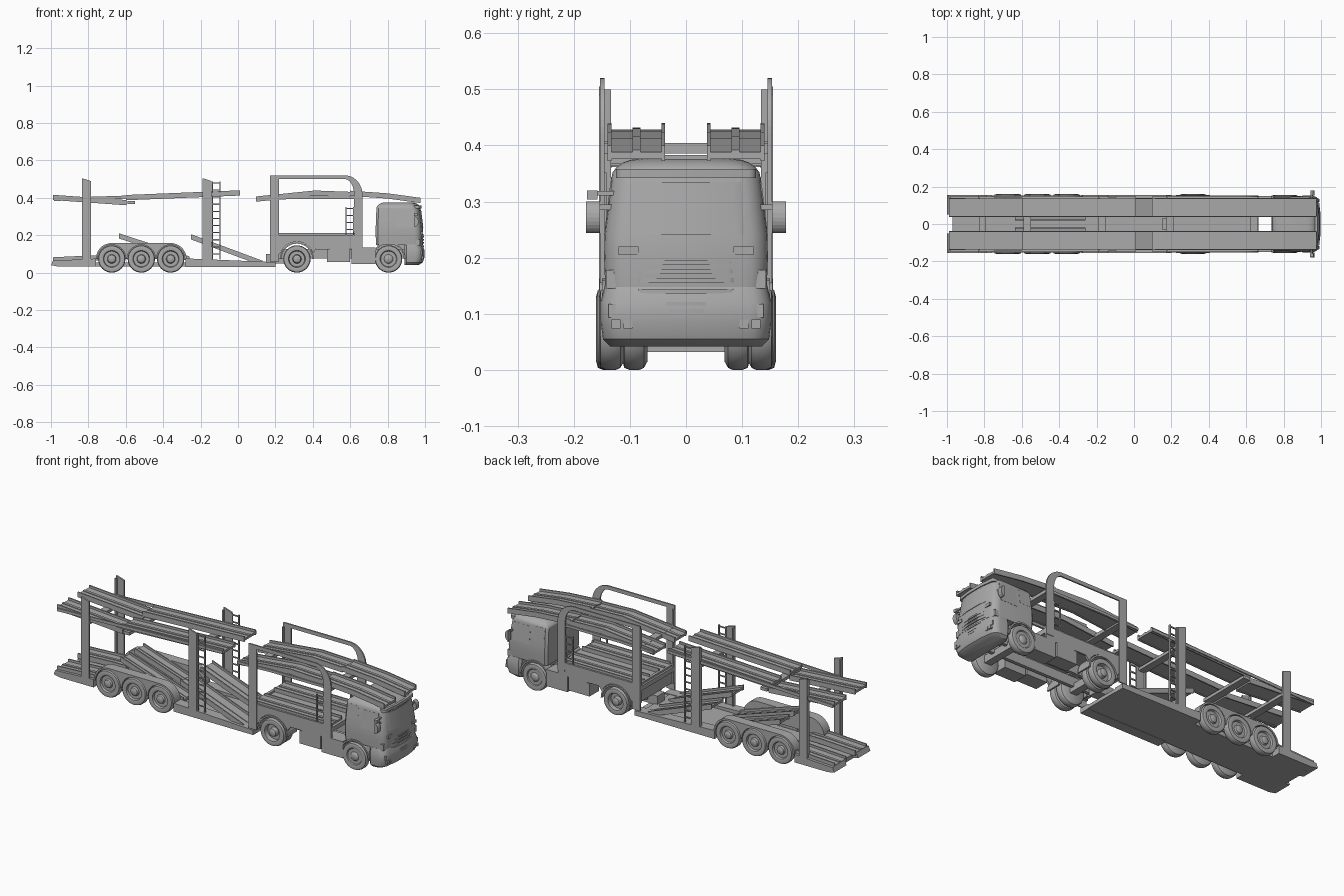
import bpy, bmesh
from math import sin, cos, pi, radians

default_cube = bpy.data.objects.get("Cube")
if default_cube:
    bpy.data.objects.remove(default_cube)

grey = bpy.data.materials.new("plain grey")
grey.use_nodes = True
grey.diffuse_color = (.4, .4, .4, 1)
grey.node_tree.nodes["Principled BSDF"].inputs["Base Color"].default_value = grey.diffuse_color

# Shared spans across the width; spans starting above zero are mirrored
track_span = (.037, .14)
panel_span = (.145, .155)
flange_span = (.134, .147)
skirt_span = (.1, .155)
box_span = (.07, .15)
full_span = (-.147, .147)

# Shared sizes
wheel_radius = .073
tyre_width = .044
post_width = .048
post_top = .505
deck_height = .07
bed_height = .2
drive_axle, steer_axle = .315, .805
trailer_axles = (-.675, -.517, -.36)
arch_rear, arch_front = .17, .665


def finish(name, bm, smooth=False):
    bmesh.ops.recalc_face_normals(bm, faces=bm.faces)
    mesh = bpy.data.meshes.new(name)
    bm.to_mesh(mesh)
    bm.free()
    mesh.materials.append(grey)
    part = bpy.data.objects.new(name, mesh)
    bpy.context.collection.objects.link(part)
    if smooth:
        bpy.ops.object.select_all(action="DESELECT")
        part.select_set(True)
        bpy.context.view_layer.objects.active = part
        bpy.ops.object.shade_smooth_by_angle(angle=radians(35))


def skin(bm, rings):
    """Join matching rings of vertices and cap both ends."""
    for ring, following in zip(rings, rings[1:]):
        for i in range(len(ring)):
            bm.faces.new((ring[i - 1], ring[i], following[i], following[i - 1]))
    bm.faces.new(rings[0])
    bm.faces.new(rings[-1])


def add_prism(bm, outline, span, lean=0):
    """Extrude an x-z outline across y; lean tilts it inward with height."""
    base = min(z for x, z in outline)
    for side in ((1, -1) if span[0] >= 0 else (1,)):
        skin(bm, [[bm.verts.new((x, side * (y - lean * (z - base)), z)) for x, z in outline]
                  for y in span])


def prism(name, outline, span, lean=0):
    bm = bmesh.new()
    add_prism(bm, outline, span, lean)
    finish(name, bm)


def rect(left, right, bottom, top):
    return [(left, bottom), (right, bottom), (right, top), (left, top)]


def bar(x, z, half_length, half_height):
    return rect(x - half_length, x + half_length, z - half_height, z + half_height)


def strip(path, below, above):
    return [(x, z + above) for x, z in path] + [(x, z - below) for x, z in reversed(path)]


def arc(x, z, width, height, start, end, steps=12):
    angles = [radians(start + (end - start) * i / steps) for i in range(steps + 1)]
    return [(x + width * cos(a), z + height * sin(a)) for a in angles]


def half_circle(x, radius, start=0, end=180):
    return arc(x, wheel_radius, radius, radius, start, end)


def mudguard(name, x, span):
    radius = wheel_radius + .017
    prism(name, half_circle(x, radius) + half_circle(x, radius - .008, 180, 0), span)


def track(name, path, span=track_span):
    """Wheel track: a thin plate with a raised lip on each edge and a middle rib."""
    inner, outer = span
    middle, lip = (inner + outer) / 2, .007
    bm = bmesh.new()
    add_prism(bm, strip(path, .012, 0), span)
    add_prism(bm, strip(path, .016, .012), (inner, inner + lip))
    add_prism(bm, strip(path, .016, .012), (outer - lip, outer))
    add_prism(bm, strip(path, 0, .004), (middle - lip, middle + lip))
    finish(name, bm)


def ladder(name, left, bottom, rungs):
    width, pitch, rail = .046, .038, .006
    right, top = left + width, bottom + rungs * pitch
    bm = bmesh.new()
    for edge in (left, right - rail):
        add_prism(bm, rect(edge, edge + rail, bottom, top), (.142, .15))
    for rung in range(rungs):
        height = bottom + (rung + .7) * pitch
        add_prism(bm, rect(left, right, height, height + rail), (.143, .149))
    finish(name, bm)


def wheel(name, x, outer, dish):
    """Lathed tyre with a dished rim and a raised hub, on both sides."""
    profile = [(.8, -tyre_width), (.95, .006 - tyre_width), (1, .014 - tyre_width),
               (1, -.012), (.95, -.003), (.8, 0), (.62, -.003),
               (.57, -dish), (.33, -dish), (.28, -.004), (.2, 0)]
    segments = 32
    bm = bmesh.new()
    for side in (1, -1):
        rings = []
        for ratio, depth in profile:
            r = ratio * wheel_radius
            turns = [2 * pi * k / segments for k in range(segments)]
            rings.append([bm.verts.new((x + r * cos(t), side * (outer + depth),
                                        wheel_radius + r * sin(t))) for t in turns])
        skin(bm, rings)
    finish(name, bm, smooth=True)


def loft(name, sections, corner=.04):
    """Stack outlines (height, back, front, half width) with rounded front corners."""
    bm = bmesh.new()
    rings = []
    for z, back, front, half in sections:
        nose = front - .01 - corner
        side = [(back, half - .012), (back + .012, half)]
        side += [(nose + corner * cos(a), half - corner + corner * sin(a))
                 for a in (pi / 2 * (1 - k / 5) for k in range(6))]
        side.append((front - .002, half / 3))
        outline = side + [(x, -y) for x, y in reversed(side)]
        rings.append([bm.verts.new((x, y, z)) for x, y in outline])
    skin(bm, rings)
    finish(name, bm, smooth=True)


def front_bar(name, z, half_height, front, half_width):
    sections = [(height, front - .05, front, half_width)
                for height in (z - half_height, z + half_height)]
    loft(name, sections, corner=.015)


# Trailer floor, skirts, fenders and wheels
prism("trailer_floor", rect(-.97, .17, .032, .055), (-.11, .11))
prism("trailer_rear_skirt", [(-1, .04), (-.96, .032), (-.76, .032), (-.76, .075), (-.99, .064)], (.05, .155))
prism("trailer_front_skirt", [(-.28, .03), (.2, .03), (.2, .056), (-.28, .076)], skirt_span)
prism("trailer_nose", rect(.1, .2, .032, .05), full_span)
prism("coupling", rect(.15, .25, .05, .1), (-.03, .03))
rearmost, foremost = trailer_axles[0], trailer_axles[-1]
fender_top = half_circle(rearmost, .085, 180, 90) + half_circle(foremost, .085, 90, 0)
wheel_openings = [p for x in reversed(trailer_axles) for p in half_circle(x, .076)]
prism("trailer_fender", fender_top + wheel_openings, (.105, .153))
prism("fender_inner_wall", fender_top, (.1, .106))
for number, axle in enumerate(trailer_axles, start=1):
    wheel(f"trailer_wheel_{number}", axle, outer=.16, dish=.014)

# Lower loading tracks and ramps
track("rear_floor_track", [(-.99, .07), (-.78, .08), (-.7, .08)])
track("rear_loading_ramp", [(-.635, .198), (-.26, .075)], span=(.02, .1))
track("front_loading_ramp", [(-.25, .193), (.13, .052)])

# Trailer posts and ladder
for name, left in (("rear_post", -.835), ("middle_post", -.19)):
    right = left + post_width
    prism(name, [(left, .04), (right, .04), (right, post_top - .015), (left, post_top)], panel_span)
    prism(name + "_flange", rect(left, left + .008, .04, post_top - .01), flange_span)
ladder("trailer_ladder", left=-.14, bottom=deck_height, rungs=11)

# Trailer upper deck
track("upper_rear_track", [(-.99, .404), (-.595, .376)])
track("upper_front_track", [(-.6, .403), (.01, .428)])
prism("upper_side_rail", strip([(-.985, .395), (.01, .428)], .012, .004), (.139, .146))
for name, x, z in (("rear", -.81, .37), ("middle", -.57, .375), ("front", -.17, .395)):
    prism(f"trailer_{name}_crossbar", bar(x, z, .02, .008), full_span)

# Truck chassis, bed and tanks
prism("chassis_rail", rect(.2, .96, .075, .125), (.04, .058))
for name, axle in (("drive_axle", drive_axle), ("steer_axle", steer_axle)):
    prism(name, bar(axle, wheel_radius, .02, .02), (-.13, .13))
prism("bed_floor", rect(arch_rear, arch_front, .165, .19), full_span)
wheel_arch = half_circle(drive_axle, .092, 160, 20)
bed_side = [(.18, bed_height), (.18, .1), (.225, .1)] + wheel_arch
bed_side += [(.42, .13), (arch_front, .13), (arch_front, bed_height)]
prism("bed_side", bed_side, (.14, .15))
prism("bed_rear_wall", rect(.18, .195, .1, bed_height), full_span)
track("bed_track", [(.19, bed_height), (.65, bed_height)])
prism("side_tank", rect(.475, .6, .057, .127), box_span)
prism("side_locker", rect(.608, .735, .045, .135), box_span)
prism("side_step", rect(.49, .6, .127, .172), box_span)
mudguard("drive_wheel_fender", drive_axle, span=(.07, .154))
wheel("drive_wheel_outer", drive_axle, outer=.16, dish=.025)
wheel("drive_wheel_inner", drive_axle, outer=.113, dish=.014)
wheel("steering_wheel", steer_axle, outer=.155, dish=.008)

# Side arch, ladder and upper deck of the truck
side_arch = [(arch_front, .155)] + arc(.57, .42, .095, .1, 0, 90)
side_arch += [(arch_rear, .52), (arch_rear, .06), (arch_rear + post_width, .06), (arch_rear + post_width, .5)]
side_arch += arc(.57, .42, .05, .08, 90, 0) + [(.622, .155)]
prism("side_arch", side_arch, (.145, .153))
prism("arch_post_flange", rect(arch_rear, arch_rear + .008, .1, .5), flange_span)
ladder("truck_ladder", left=.575, bottom=bed_height, rungs=4)
track("upper_truck_track", [(.095, .395), (.41, .427), (.6, .42)])
track("over_cab_track", [(.6, .426), (.8, .412), (.975, .388)])
prism("upper_truck_rail", strip([(.095, .4), (.3, .408), (.64, .408)], .014, 0), (.136, .146))
for name, x in (("rear", .19), ("front", .64)):
    prism(f"truck_{name}_crossbar", bar(x, .395, .02, .009), full_span)

# Cab shell with a rounded roof, bumper and wheel arches
roof_base = .342
sections = [(.148, .738, .99, .144), (.2, .736, .993, .146), (.24, .736, .99, .145)]
for step in range(6):
    angle = pi / 2 * step / 5
    inset = .05 * (1 - cos(angle))
    sections.append((roof_base + .034 * sin(angle), .74 + inset, .977 - inset, .133 - inset))
loft("cab", sections)
loft("bumper", [(.042, .89, .97, .135), (.055, .89, .99, .148), (.085, .89, 1, .152),
                (.122, .89, .998, .152), (.15, .89, .988, .145)])
mudguard("front_wheel_fender", steer_axle, span=(.1, .15))
prism("cab_underside", rect(.745, .9, .13, .15), (-.1, .1))

# Front details
loft("windscreen", [(.24, .9, .993, .13), (.335, .89, .981, .122)])
front_bar("sun_visor", .35, half_height=.008, front=.982, half_width=.125)
for number, height in enumerate((.14, .16, .176, .192), start=1):
    front_bar(f"grille_bar_{number}", height, half_height=.004, front=.997, half_width=.09)
for name, height in (("lower", .105), ("upper", .118)):
    front_bar(f"{name}_bumper_bar", height, half_height=.003, front=1, half_width=.08)
prism("upper_lamp", rect(.95, .988, .205, .22), (.085, .12))
prism("headlamp", rect(.95, .986, .093, .117), (.1, .138))
prism("corner_deflector", rect(.94, .974, .145, .178), (.105, .143))
for name, y in (("inner", .103), ("outer", .125)):
    prism(f"{name}_fog_lamp", rect(.96, .992, .074, .09), (y - .008, y + .008))

# Side windows and mirrors
prism("door_window", rect(.84, .94, .24, .335), (.14, .146), lean=.12)
prism("sleeper_window", rect(.755, .82, .27, .345), (.136, .142), lean=.12)
prism("mirror", arc(.945, .272, .02, .028, 90, -90), (.153, .178))
prism("mirror_arm", bar(.948, .29, .005, .005), (.13, .16))
prism("kerb_mirror", bar(.95, .312, .01, .008), (-.176, -.158))
prism("kerb_mirror_arm", bar(.948, .315, .005, .004), (-.16, -.125))
